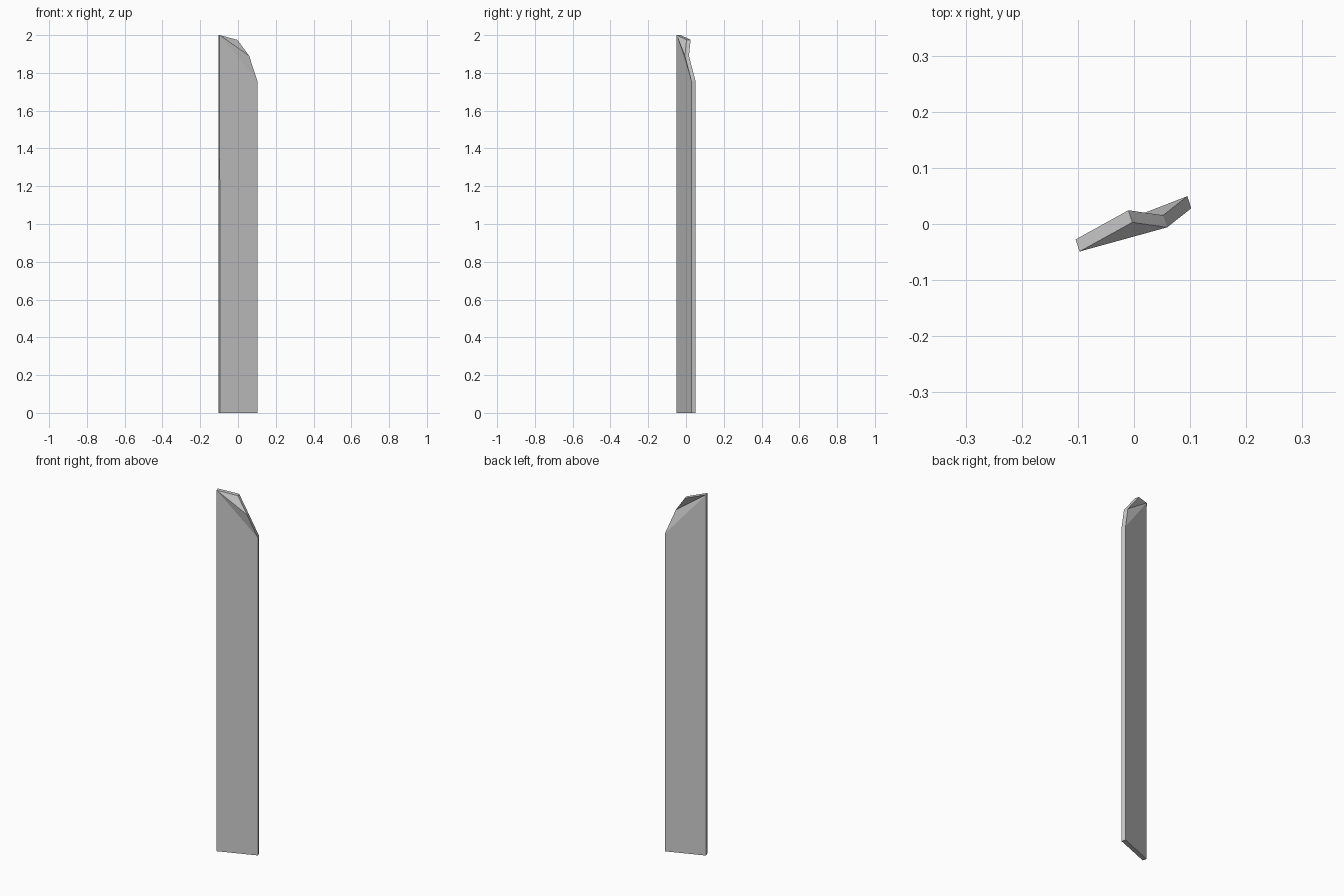
import bpy, bmesh
from mathutils import Vector

if "Cube" in bpy.data.objects:
    bpy.data.objects.remove(bpy.data.objects["Cube"])

# Front outline of the plank: two bottom corners, then the chipped top
outline = [(-0.096, -0.049, 0), (0.102, 0.028, 0), (0.102, 0.028, 1.76),
           (0.059, -0.006, 1.89), (-0.003, 0.003, 1.975), (-0.097, -0.049, 2.0)]
thickness = Vector((-0.007, 0.0215, 0))

bm = bmesh.new()
v = [bm.verts.new(p) for p in outline]

# Flat main face plus the warped tip facets
faces = [bm.faces.new([v[i] for i in f])
         for f in ((0, 1, 2, 5), (5, 2, 3), (5, 3, 4))]

# Give the board its thickness, keeping the front face
result = bmesh.ops.extrude_face_region(bm, geom=faces, use_keep_orig=True)
moved = [g for g in result["geom"] if isinstance(g, bmesh.types.BMVert)]
bmesh.ops.translate(bm, verts=moved, vec=thickness)
bmesh.ops.recalc_face_normals(bm, faces=bm.faces)

mesh = bpy.data.meshes.new("plank")
bm.to_mesh(mesh)
bm.free()
plank = bpy.data.objects.new("plank", mesh)
bpy.context.collection.objects.link(plank)
